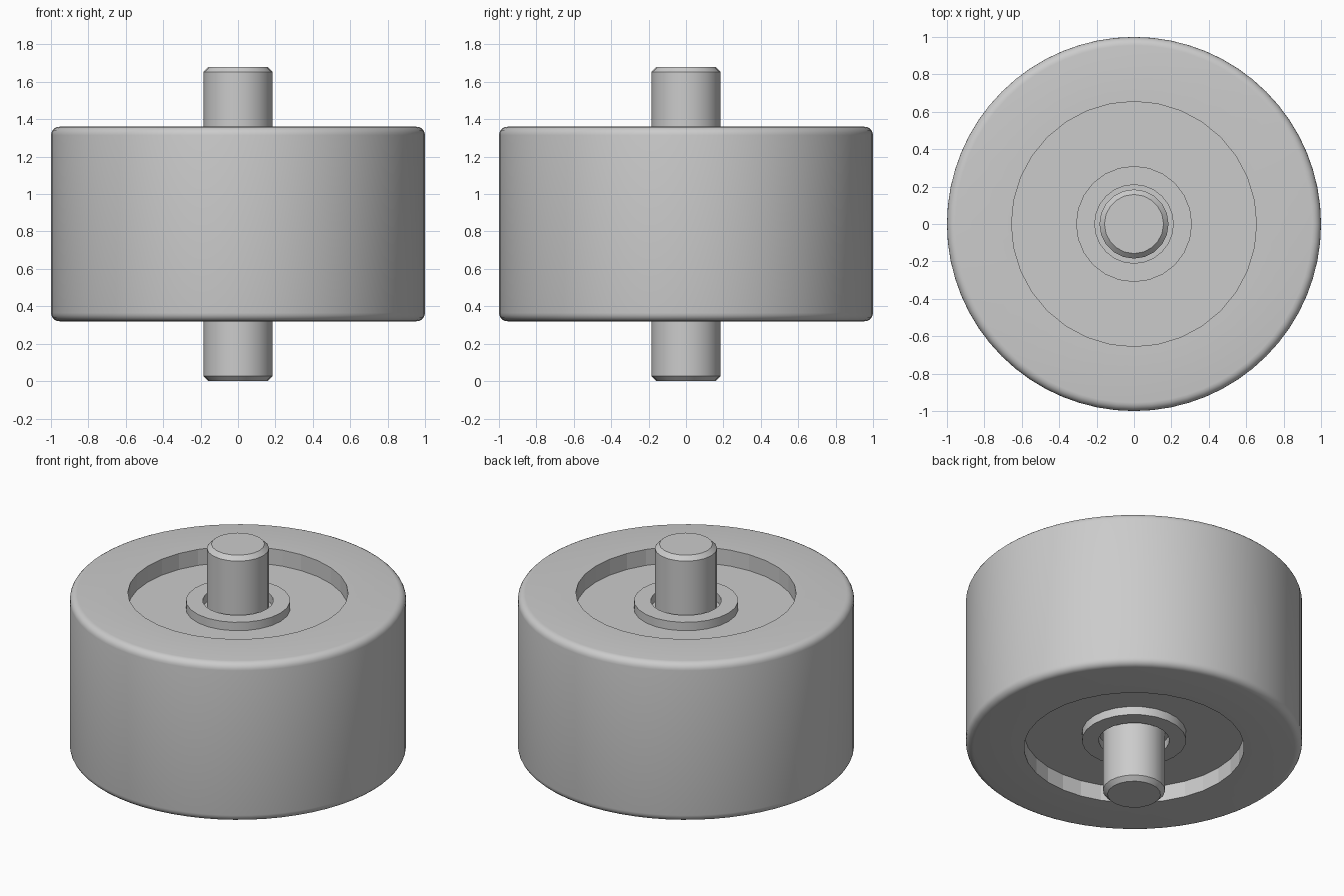
import bpy, bmesh, math
from mathutils import Matrix, Vector

cube = bpy.data.objects.get("Cube")
if cube:
    bpy.data.objects.remove(cube, do_unlink=True)

MID = 0.84          # height of the symmetry plane
HALF = 0.52         # half thickness of the wheel
FLOOR = HALF - 0.105  # recess floor, measured from the mid plane
BOSS = HALF - 0.05    # top of the raised collar

grey = bpy.data.materials.new("plain grey")
grey.use_nodes = True
colour = (0.6, 0.6, 0.6, 1)
grey.diffuse_color = colour
grey.node_tree.nodes["Principled BSDF"].inputs["Base Color"].default_value = colour


def lathe(name, profile, sides, closed=False):
    """Revolve (radius, height) points around the vertical axis."""
    bm = bmesh.new()
    verts = [bm.verts.new((r, 0, z)) for r, z in profile]
    pairs = list(zip(verts, verts[1:]))
    if closed:
        pairs.append((verts[-1], verts[0]))
    edges = [bm.edges.new(p) for p in pairs]
    bmesh.ops.spin(bm, geom=verts + edges, cent=(0, 0, 0), axis=(0, 0, 1),
                   angle=math.tau, steps=sides, use_merge=True)
    bmesh.ops.remove_doubles(bm, verts=bm.verts, dist=1e-5)
    bmesh.ops.recalc_face_normals(bm, faces=bm.faces)
    mesh = bpy.data.meshes.new(name)
    bm.to_mesh(mesh)
    bm.free()
    obj = bpy.data.objects.new(name, mesh)
    bpy.context.collection.objects.link(obj)
    obj.location.z = MID
    mesh.materials.append(grey)
    return obj


def smooth(obj):
    bpy.ops.object.select_all(action="DESELECT")
    obj.select_set(True)
    bpy.context.view_layer.objects.active = obj
    bpy.ops.object.shade_smooth_by_angle(angle=math.radians(30))


# Wheel body with rounded rims
R = 0.045
arc = [(1 - R + R * math.cos(a), HALF - R + R * math.sin(a))
       for a in (math.radians(90 * i / 5) for i in range(6))]
upper = arc + [(0, HALF)]
wheel = lathe("wheel_body", [(r, -z) for r, z in reversed(upper)] + upper, 64)

# Shallow round recess cut into each face
for side, label in ((1, "top"), (-1, "bottom")):
    cutter = lathe(label + "_recess_cutter",
                   [(0, side * FLOOR), (0.655, side * FLOOR),
                    (0.655, side * (HALF + 0.1)), (0, side * (HALF + 0.1))], 32)
    cutter.hide_render = True
    cutter.hide_set(True)
    cutter.display_type = "WIRE"
    cut = wheel.modifiers.new(label + " recess", "BOOLEAN")
    cut.operation = "DIFFERENCE"
    cut.solver = "EXACT"
    cut.object = cutter
smooth(wheel)

# Raised collar around the axle on each side
for side, label in ((1, "top"), (-1, "bottom")):
    collar = lathe(label + "_collar",
                   [(0.21, side * (FLOOR - 0.01)), (0.31, side * (FLOOR - 0.01)),
                    (0.31, side * BOSS), (0.21, side * BOSS)], 24, closed=True)
    smooth(collar)

# Axle with chamfered ends
end = [(0.185, MID - 0.027), (0.158, MID), (0, MID)]
axle = lathe("axle", [(r, -z) for r, z in reversed(end)] + end, 20)
smooth(axle)
